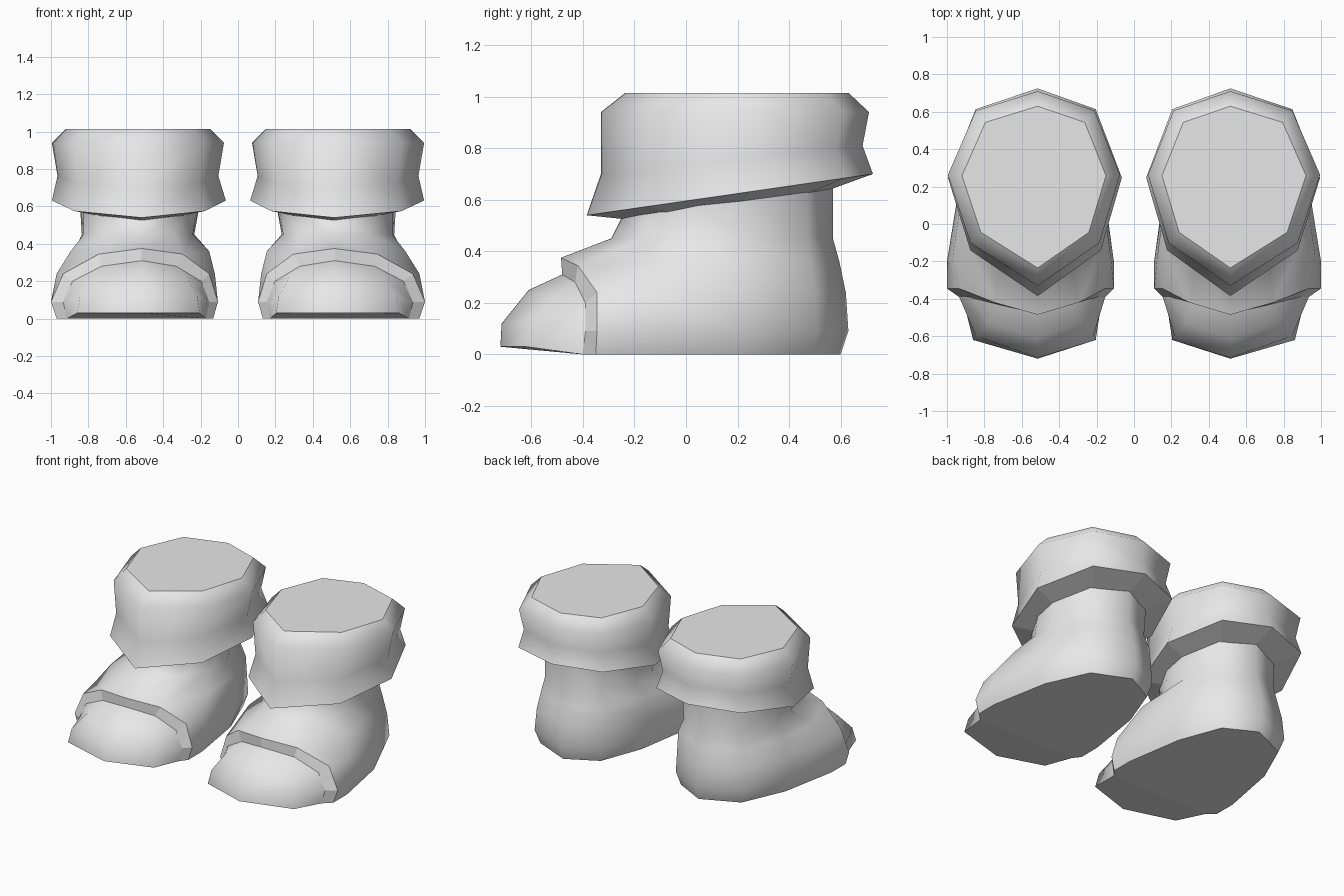
import bpy
import bmesh

default_cube = bpy.data.objects.get("Cube")
if default_cube:
    bpy.data.objects.remove(default_cube, do_unlink=True)

CENTRE = 0.515  # distance of each boot from the middle

grey = bpy.data.materials.new("plain grey")
grey.use_nodes = True
colour = (0.8, 0.8, 0.8, 1)
grey.diffuse_color = colour
grey.node_tree.nodes["Principled BSDF"].inputs["Base Color"].default_value = colour


def add_row(bm, points, inner):
    """Ring of vertices from (half width, y, z) points: outer side, then inner side."""
    outer_side = [bm.verts.new((CENTRE + w, y, z)) for w, y, z in points]
    inner_side = [bm.verts.new((CENTRE - w * inner, y, z))
                  for w, y, z in reversed(points) if w > 0]
    return outer_side + inner_side


def bridge(bm, first, second, closed=False):
    """Quads between two rows of equal length."""
    count = len(first)
    faces = []
    for i in range(count if closed else count - 1):
        j = (i + 1) % count
        faces.append(bm.faces.new((first[i], first[j], second[j], second[i])))
    return faces


def finish(bm, name, flat_faces):
    """Smooth everything but the flat faces, then mirror to the other foot."""
    bmesh.ops.recalc_face_normals(bm, faces=bm.faces[:])
    for face in bm.faces:
        face.smooth = face not in flat_faces
    for face in flat_faces:
        for edge in face.edges:
            edge.smooth = False
    mesh = bpy.data.meshes.new(name)
    bm.to_mesh(mesh)
    bm.free()
    mesh.materials.append(grey)
    obj = bpy.data.objects.new(name, mesh)
    bpy.context.collection.objects.link(obj)
    mirror = obj.modifiers.new("other foot", 'MIRROR')
    mirror.use_axis[0] = True
    mirror.use_mirror_merge = False
    return obj


# Cuff: stacked eight-sided ovals, tilted more toward the bottom
OVAL = [(0, 0), (0.75, 0.22), (1, 0.57), (0.69, 0.9), (0, 1)]


def oval(bm, front, back, outer, inner, z_front, z_back):
    points = [(w * outer, front + t * (back - front), z_front + t * (z_back - z_front))
              for w, t in OVAL]
    return add_row(bm, points, inner / outer)


bm = bmesh.new()
cuff_rows = [
    oval(bm, -0.235, 0.63, 0.405, 0.365, 1.015, 1.015),
    oval(bm, -0.33, 0.71, 0.48, 0.44, 0.94, 0.94),
    oval(bm, -0.33, 0.685, 0.45, 0.41, 0.7, 0.81),
    oval(bm, -0.385, 0.725, 0.48, 0.45, 0.54, 0.7),
    oval(bm, -0.24, 0.56, 0.31, 0.29, 0.525, 0.64),
]
for upper, lower in zip(cuff_rows[:3], cuff_rows[1:4]):
    bridge(bm, upper, lower, closed=True)
flat = bridge(bm, cuff_rows[3], cuff_rows[4], closed=True)
flat.append(bm.faces.new(cuff_rows[0]))
finish(bm, "cuff", set(flat))

# Boot body: closed rings for the leg, open ones where the foot meets the toe
bm = bmesh.new()


def level_row(z, inner, outline):
    return add_row(bm, [(w, y, z) for w, y in outline], inner)


leg_top = add_row(bm, [(0, -0.25, 0.53), (0.22, -0.12, 0.55), (0.31, 0.05, 0.58),
                       (0.33, 0.22, 0.61), (0.23, 0.47, 0.64), (0, 0.57, 0.66)], 0.94)
ankle = level_row(0.45, 0.88, [(0, -0.29), (0.2, -0.17), (0.31, 0.02),
                               (0.32, 0.22), (0.23, 0.47), (0, 0.57)])
instep = add_row(bm, [(0, -0.485, 0.375), (0.23, -0.42, 0.345), (0.38, -0.1, 0.36),
                      (0.36, 0.2, 0.36), (0.25, 0.48, 0.36), (0, 0.595, 0.36)], 0.95)
side = level_row(0.24, 0.86, [(0.42, -0.345), (0.455, -0.18), (0.4, 0.2),
                              (0.27, 0.5), (0, 0.62)])
welt = level_row(0.09, 0.84, [(0.485, -0.345), (0.485, -0.2), (0.42, 0.2),
                              (0.28, 0.51), (0, 0.63)])
sole = level_row(0, 0.84, [(0.455, -0.35), (0.455, -0.2), (0.38, 0.2),
                           (0.25, 0.49), (0, 0.6)])
bridge(bm, leg_top, ankle, closed=True)
bridge(bm, ankle, instep, closed=True)
bridge(bm, instep[1:], side)
bridge(bm, side, welt)
bridge(bm, welt, sole)

# Stepped rim between the body and the toe cap
rim_outer = [sole[0], welt[0], side[0], instep[1], instep[0],
             instep[-1], side[-1], welt[-1], sole[-1]]
rim_inner = add_row(bm, [(0.4, -0.4, 0), (0.42, -0.39, 0.09), (0.37, -0.39, 0.2),
                         (0.215, -0.43, 0.28), (0, -0.48, 0.31)], 0.86)
flat = bridge(bm, rim_outer, rim_inner)

# Toe cap: three short front rows joined to the rim
toe_top = add_row(bm, [(0.26, -0.53, 0.22), (0, -0.61, 0.25)], 0.92)
toe_nose = add_row(bm, [(0.33, -0.6, 0.12), (0, -0.715, 0.12)], 0.9)
toe_base = add_row(bm, [(0.345, -0.62, 0.03), (0, -0.72, 0.03)], 0.9)
bridge(bm, rim_inner[3:6], toe_top)
bridge(bm, toe_top, toe_nose)
bridge(bm, toe_nose, toe_base)
for end, rim in ((0, rim_inner), (-1, rim_inner[::-1])):
    bm.faces.new((rim[2], rim[3], toe_top[end]))
    bm.faces.new((rim[1], rim[2], toe_top[end], toe_nose[end]))
    bm.faces.new((rim[0], rim[1], toe_nose[end], toe_base[end]))

# Underside and hidden leg cap
flat.append(bm.faces.new([rim_inner[0]] + toe_base + [rim_inner[-1]]))
flat.append(bm.faces.new([rim_inner[0]] + sole + [rim_inner[-1]]))
flat.append(bm.faces.new(leg_top))
finish(bm, "boot_body", set(flat))
